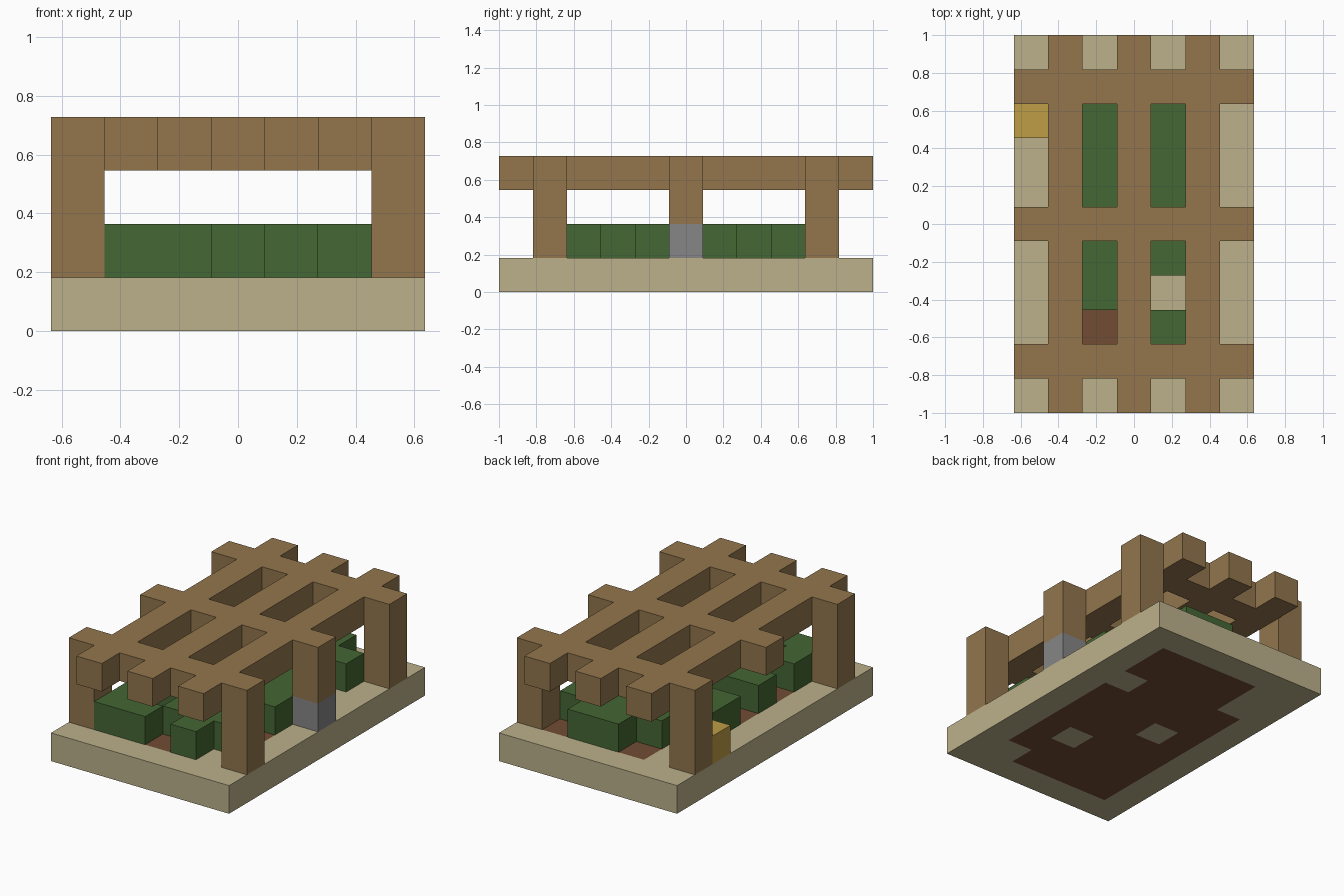
import bpy
import bmesh
from mathutils import Matrix, Vector

if "Cube" in bpy.data.objects:
    bpy.data.objects.remove(bpy.data.objects["Cube"], do_unlink=True)

NX, NY = 7, 11
U = 2 / NY  # side of one block


def srgb(code):
    """Linear colour from a hex code."""
    parts = [int(code[i:i + 2], 16) / 255 for i in range(0, len(code), 2)]
    return [c / 12.92 if c <= 0.04045 else ((c + 0.055) / 1.055) ** 2.4 for c in parts] + [1]


def material(name, code):
    mat = bpy.data.materials.new(name)
    mat.use_nodes = True
    mat.diffuse_color = srgb(code)
    mat.node_tree.nodes["Principled BSDF"].inputs["Base Color"].default_value = srgb(code)
    return mat


sand = material("sand", "bcb18b")
soil = material("soil", "724c34")
wood = material("wood", "93764d")
leaf = material("leaf_green", "446733")
stone = material("stone_grey", "868686")
straw = material("straw_yellow", "be9d45")


def slab(name, mats, level, height, keep, paint=lambda x, y: 0):
    """Plan of grid squares chosen by keep(x, y), thickened upward from a level."""
    bm = bmesh.new()
    scale = Matrix.Diagonal(Vector((NX * U, NY * U, 1, 1)))
    bmesh.ops.create_grid(bm, x_segments=NX, y_segments=NY, size=0.5, matrix=scale)
    unwanted = []
    for face in bm.faces:
        c = face.calc_center_median()
        x, y = int(c.x / U + NX / 2), int(c.y / U + NY / 2)
        face.material_index = paint(x, y)
        if not keep(x, y):
            unwanted.append(face)
    bmesh.ops.delete(bm, geom=unwanted, context="FACES")
    mesh = bpy.data.meshes.new(name)
    bm.to_mesh(mesh)
    bm.free()
    for mat in mats:
        mesh.materials.append(mat)
    obj = bpy.data.objects.new(name, mesh)
    obj.location.z = level * U
    bpy.context.collection.objects.link(obj)
    thick = obj.modifiers.new("thickness", "SOLIDIFY")
    thick.thickness = height * U
    thick.offset = 1
    return obj


# Garden bed: planted rectangle, gaps of sand and bare soil
sandy = {(1, 8), (1, 9), (5, 1), (5, 7), (4, 3), (2, 5)}
bare = {(2, 2), (3, 1), (5, 9), (2, 9), (5, 3), (1, 3), (1, 5)}


def planted(x, y):
    return 1 <= x <= 5 and 1 <= y <= 9 and (x, y) not in sandy


slab("ground", [sand, soil], 0, 1, lambda x, y: True, lambda x, y: int(planted(x, y)))
slab("hedges", [leaf], 1, 1, lambda x, y: planted(x, y) and (x, y) not in bare)

# Posts: four corners, plus a middle one on the left side standing on stone
ROWS = (1, 5, 9)
for side, x0 in (("right", 0), ("left", 6)):
    for place, y0 in (("front", 1), ("back", 9)):
        slab(f"{place}_{side}_post", [wood], 1, 2, lambda x, y: (x, y) == (x0, y0))
slab("middle_post", [wood], 2, 1, lambda x, y: (x, y) == (6, 5))
slab("middle_post_footing", [stone], 1, 1, lambda x, y: (x, y) == (6, 5))

# Loose bale beside the bed
slab("straw_block", [straw], 1, 1, lambda x, y: (x, y) == (0, 8))

# Roof lattice of long and cross beams
slab("roof_lattice", [wood], 3, 1, lambda x, y: x in (1, 3, 5) or y in ROWS)
